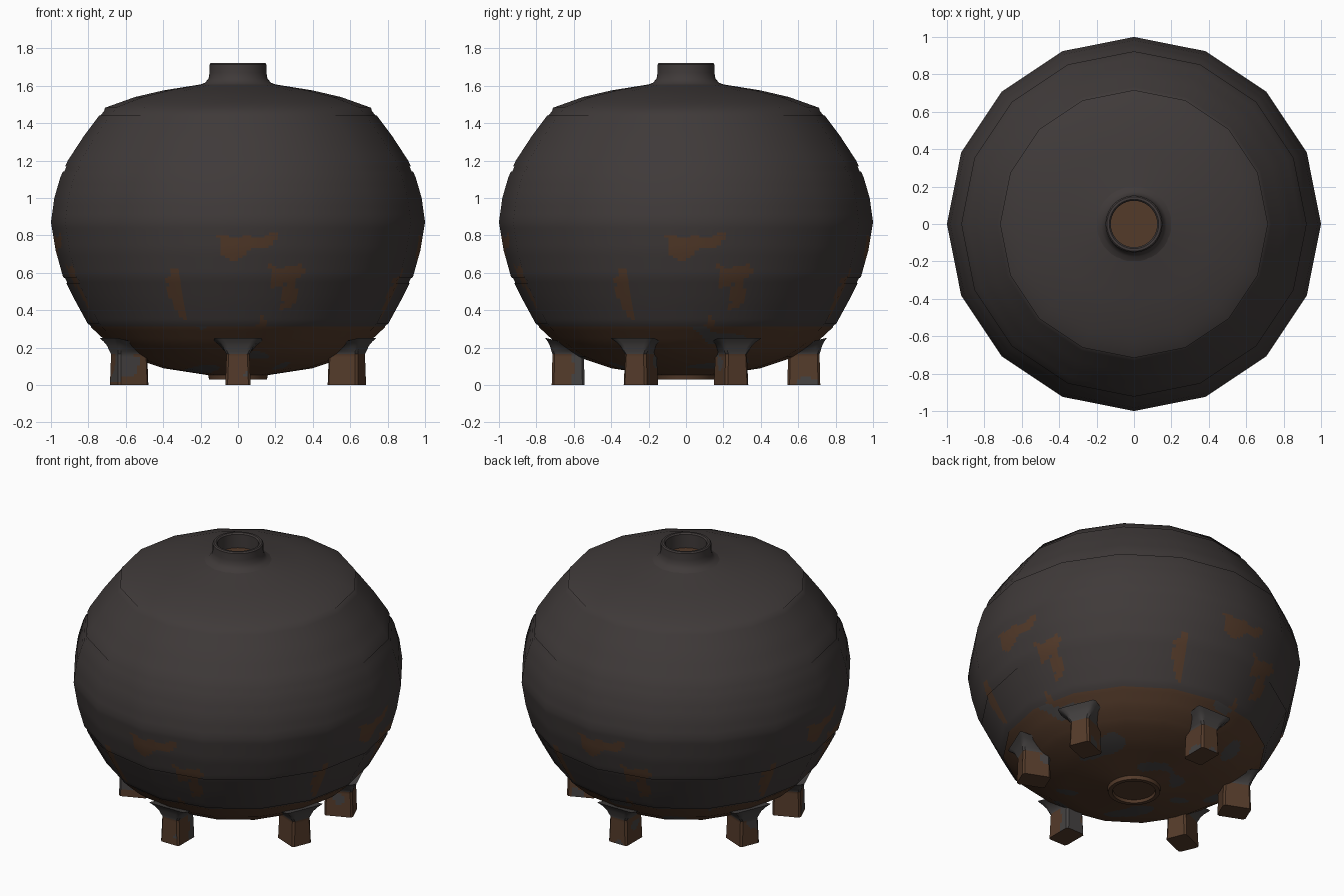
import bpy, bmesh, math
from mathutils import Vector, Matrix, noise

if "Cube" in bpy.data.objects:
    bpy.data.objects.remove(bpy.data.objects["Cube"])


def material(name, rgb):
    m = bpy.data.materials.new(name)
    m.diffuse_color = (*rgb, 1)
    m.use_nodes = True
    m.node_tree.nodes["Principled BSDF"].inputs["Base Color"].default_value = m.diffuse_color
    return m


IRON = material("dark iron", (0.050, 0.042, 0.041))
RUST = material("brown rust", (0.088, 0.043, 0.023))
GREY = material("worn grey", (0.060, 0.055, 0.054))


def loft(name, rings, rule, cap=False, angle=35):
    """Skin closed rings of points; rule(centre) gives the material slot."""
    bm = bmesh.new()
    vs = [[bm.verts.new(p) for p in ring] for ring in rings]
    n = len(rings[0])
    for a, b in zip(vs, vs[1:]):
        for j in range(n):
            k = (j + 1) % n
            bm.faces.new((a[j], a[k], b[k], b[j]))
    if cap:
        bm.faces.new(vs[0][::-1])
        bm.faces.new(vs[-1])
    bmesh.ops.remove_doubles(bm, verts=bm.verts, dist=1e-5)
    for f in bm.faces:
        f.material_index = rule(f.calc_center_median())
    me = bpy.data.meshes.new(name)
    bm.to_mesh(me)
    bm.free()
    for m in (IRON, RUST, GREY):
        me.materials.append(m)
    ob = bpy.data.objects.new(name, me)
    bpy.context.collection.objects.link(ob)
    bpy.ops.object.select_all(action='DESELECT')
    ob.select_set(True)
    bpy.context.view_layer.objects.active = ob
    bpy.ops.object.shade_smooth_by_angle(angle=math.radians(angle))
    return ob


def circle(r, z, n=40):
    return [(r * math.cos(2 * math.pi * i / n), r * math.sin(2 * math.pi * i / n), z)
            for i in range(n)]


def inside(x, z, poly):
    hit = False
    for (x1, z1), (x2, z2) in zip(poly, poly[1:] + poly[:1]):
        if (z1 > z) != (z2 > z) and x < x1 + (z - z1) * (x2 - x1) / (z2 - z1):
            hit = not hit
    return hit


# Tank body: 16-sided shell, outline given as (radius, height)
PROFILE = [(.14, .05), (.40, .09), (.58, .15), (.69, .22), (.80, .322), (.87, .45),
           (.936, .58), (.975, .72), (1.0, .87), (.982, 1.0), (.95, 1.11), (.91, 1.2),
           (.825, 1.33), (.71, 1.483), (.55, 1.54), (.40, 1.575), (.14, 1.617)]
SEAMS = [(.310, .326), (.545, .575), (1.14, 1.17), (1.44, 1.475)]


def radius(z):
    for (r1, z1), (r2, z2) in zip(PROFILE, PROFILE[1:]):
        if z <= z2:
            return r1 + (r2 - r1) * (z - z1) / (z2 - z1)
    return PROFILE[-1][0]


def polygon_ring(r, z, sides=16, sub=16):
    corners = [Vector(p) for p in circle(r, z, sides)]
    return [tuple(corners[i].lerp(corners[(i + 1) % sides], k / sub))
            for i in range(sides) for k in range(sub)]


rows = []
for (r1, z1), (r2, z2) in zip(PROFILE, PROFILE[1:]):
    n = max(1, math.ceil(math.hypot(r2 - r1, z2 - z1) / (.015 if z1 < .86 else .05)))
    rows += [(z1 + (z2 - z1) * k / n, 0) for k in range(n)]
rows.append((PROFILE[-1][1], 0))
rows = [q for q in rows if not any(a - .003 < q[0] < b + .003 for a, b in SEAMS)]
for a, b in SEAMS:                              # shallow seam grooves
    rows += [(a, 0), (a + .003, .007), (b - .003, .007), (b, 0)]
rows.sort()

# Rust stains, drawn in the front view and repeated on all four sides
STAINS = [
    [(-.11, .80), (-.06, .80), (-.03, .78), (.03, .80), (.12, .79), (.20, .82), (.21, .78),
     (.16, .74), (.07, .73), (.02, .68), (-.04, .66), (-.09, .70), (-.08, .75)],
    [(-.38, .56), (-.35, .63), (-.32, .62), (-.31, .50), (-.29, .45), (-.27, .35),
     (-.31, .36), (-.34, .42), (-.37, .48)],
    [(.17, .65), (.22, .62), (.34, .65), (.36, .60), (.31, .56), (.32, .47), (.28, .41),
     (.21, .40), (.24, .44), (.23, .50), (.28, .57), (.23, .53), (.17, .51), (.17, .55)],
    [(.10, .31), (.13, .38), (.16, .31)],
]


def body_rule(c):
    if c.z < .318:
        return 2 if noise.noise(c * 5) > .42 else 1
    if c.z > .86:
        return 0
    x, y = c.x, c.y
    for _ in range(4):
        if y < 0 and any(inside(x, c.z, s) for s in STAINS):
            return 1
        x, y = -y, x
    return 0


body = loft("tank_body", [polygon_ring(radius(z) - d, z) for z, d in rows], body_rule)

# Smooth the shading round the shell by taking normals from the outline
normals = []
for v in body.data.vertices:
    z = min(max(v.co.z, .09), 1.58)
    slope = (radius(z + .03) - radius(z - .03)) / .06
    d = Vector((v.co.x, v.co.y, 0)).normalized()
    normals.append(Vector((d.x, d.y, -slope)).normalized())
body.data.normals_split_custom_set_from_vertices(normals)

# Filler neck with a rusty floor
NECK = [(.21, 1.603), (.175, 1.617), (.157, 1.64), (.152, 1.67), (.152, 1.714), (.145, 1.722),
        (.132, 1.722), (.124, 1.714), (.124, 1.625), (0, 1.625)]
loft("filler_neck", [circle(r, z) for r, z in NECK],
     lambda c: 1 if c.z < 1.63 and math.hypot(c.x, c.y) < .12 else 0)

# Drain ring underneath
DRAIN = [(0, .048), (.125, .048), (.13, .03), (.155, .03), (.162, .065)]
loft("drain_ring", [circle(r, z) for r, z in DRAIN], lambda c: 1)


# Six feet: tapered blocks that flare into the shell
def block_ring(hx, hy, z, sub=8, cut=.012):
    pts = [Vector(p) for p in ((hx, -hy + cut, z), (hx, hy - cut, z), (hx - cut, hy, z),
                               (-hx + cut, hy, z), (-hx, hy - cut, z), (-hx, -hy + cut, z),
                               (-hx + cut, -hy, z), (hx - cut, -hy, z))]
    out = []
    for i, p in enumerate(pts):
        q = pts[(i + 1) % 8]
        n = sub if i % 2 == 0 else 1
        out += [p.lerp(q, k / n) for k in range(n)]
    return out


LEVELS = [(0, 0)] + [(.015 * i, -.0006 * i) for i in range(1, 12)] + [
    (.18, .002), (.195, .015), (.21, .035), (.222, .06)]
for i, deg in enumerate((22.5, 90, 157.5, 202.5, 270, 337.5)):
    turn = Matrix.Rotation(math.radians(deg), 4, 'Z')
    place = turn @ Matrix.Translation((.63, 0, 0))
    rings = []
    for z, grow in LEVELS:
        ring = []
        for p in block_ring(.088 + grow * .6, .068 + grow, z):
            # keep the flare tucked against the sloping shell
            top = .03 + z - .19 if z > .19 else 0
            ring.append(place @ Vector((p.x, p.y, z + top * p.x * 4)))
        rings.append(ring)

    def foot_rule(c):
        if c.z < .002:
            return 1
        return 2 if c.z > .165 or noise.noise(c * 8) + c.z > .32 else 1

    loft(f"foot_{i + 1}", rings, foot_rule, cap=True)
